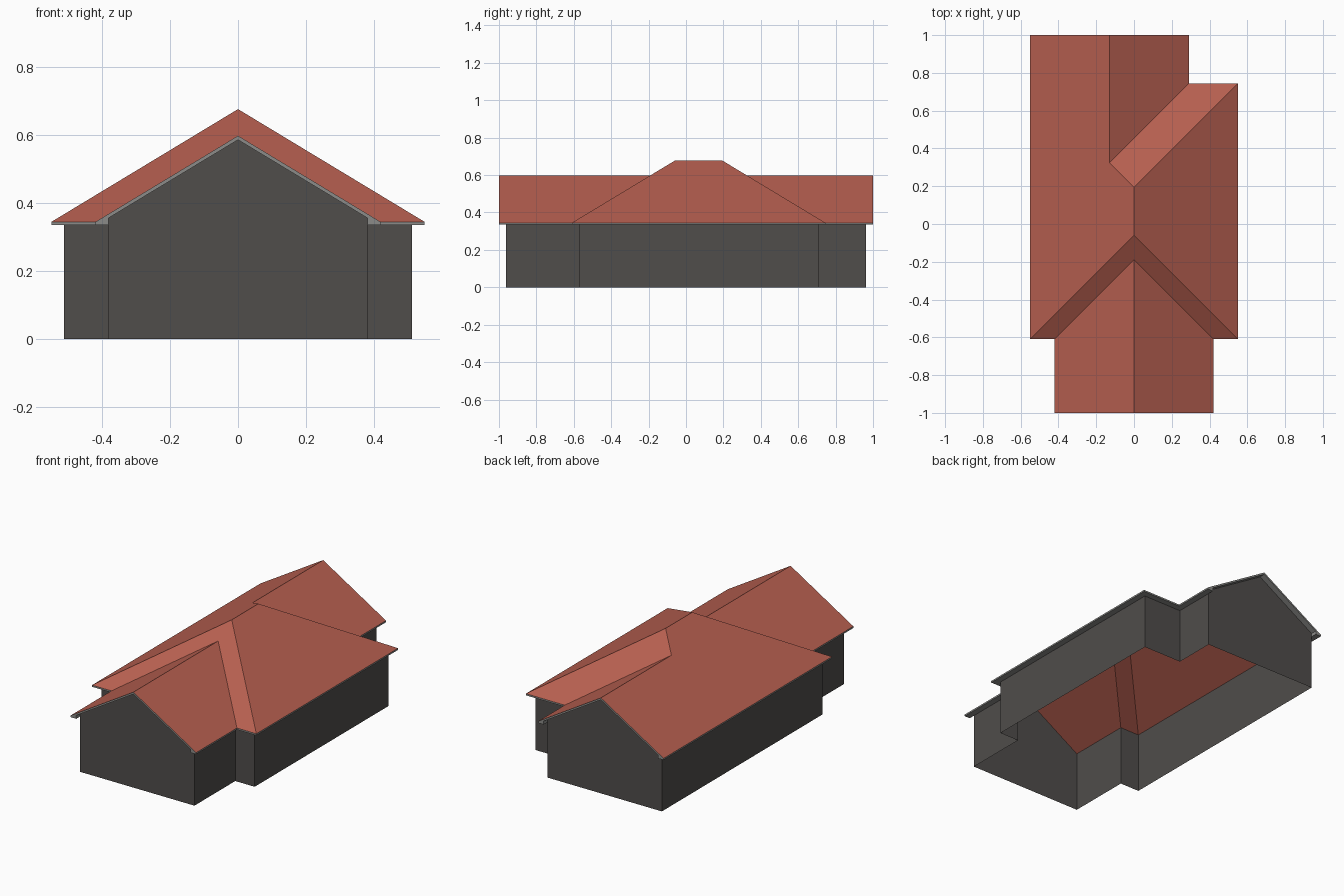
import bpy, bmesh
from mathutils import Vector

if "Cube" in bpy.data.objects:
    bpy.data.objects.remove(bpy.data.objects["Cube"])

EAVE, SLOPE, BOARD, OVER, TRIM = 0.345, 0.604, 0.010, 0.0375, 0.012


def material(name, rgb):
    m = bpy.data.materials.new(name)
    m.diffuse_color = (*rgb, 1)
    m.use_nodes = True
    m.node_tree.nodes["Principled BSDF"].inputs["Base Color"].default_value = m.diffuse_color
    return m


def build(name, faces, mat):
    """Make an object from (points, outward direction) pairs."""
    bm = bmesh.new()
    for pts, out in faces:
        f = bm.faces.new([bm.verts.new(p) for p in pts])
        f.normal_update()
        if f.normal.dot(Vector(out)) < 0:
            f.normal_flip()
    bmesh.ops.remove_doubles(bm, verts=bm.verts, dist=1e-5)
    me = bpy.data.meshes.new(name)
    bm.to_mesh(me)
    bm.free()
    me.materials.append(mat)
    ob = bpy.data.objects.new(name, me)
    bpy.context.collection.objects.link(ob)


red = material("roof red", (0.47, 0.115, 0.080))
dark = material("wall dark grey", (0.080, 0.074, 0.070))
grey = material("trim grey", (0.26, 0.26, 0.25))

# Eave outline, counter-clockwise, and the wall line set in from it
outer = [(-.42, -1), (.42, -1), (.42, -.61), (.55, -.61), (.55, .745),
         (.29, .745), (.29, 1), (-.55, 1), (-.55, -.61), (-.42, -.61)]
n = len(outer)
gables = {0: 0.0, 6: -0.13}          # edge index: ridge x
outer = [Vector(p) for p in outer]


def normal(i):
    d = (outer[(i + 1) % n] - outer[i % n]).normalized()
    return Vector((d.y, -d.x))


inner = [outer[i] - OVER * (normal(i) + normal(i - 1)) for i in range(n)]

# Roof slopes: (x, y, distance in from the eave)
A, B = (0, -.06, .55), (0, .195, .55)             # main ridge
C, D = (-.13, .325, .42), (-.13, 1, .42)          # back ridge
E, F = (0, -.19, .42), (0, -1, .42)               # front ridge
e = [(p.x, p.y, 0) for p in outer]
slopes = [[e[8], A, B, C, D, e[7]], [e[3], e[4], B, A],
          [e[8], e[9], E, A], [A, E, e[2], e[3]],
          [e[0], F, E, e[9]], [F, e[1], e[2], E],
          [e[4], e[5], C, B], [e[5], e[6], D, C]]
build("roof", [([(x, y, EAVE + SLOPE * d) for x, y, d in s], (0, 0, 1))
               for s in slopes], red)

walls, trim = [], []
low, top = EAVE - BOARD, EAVE + SLOPE * OVER
for i in range(n):
    j = (i + 1) % n
    a, b, p, q = outer[i], outer[j], inner[i], inner[j]
    out = (*normal(i), 0)
    wall = [(*p, 0), (*q, 0), (*q, top), (*p, top)]
    if i not in gables:
        # Level eave: fascia board and flat soffit
        trim.append(([(*a, low), (*b, low), (*b, EAVE), (*a, EAVE)], out))
        trim.append(([(*a, low), (*b, low), (*q, low), (*p, low)], (0, 0, -1)))
    else:
        # Gable: peaked wall, sloping rake trim and boxed eave ends
        rx = gables[i]
        peak = EAVE + SLOPE * abs(a.x - rx)
        wall.insert(3, (rx, p.y, peak))
        for o, w in ((a, p), (b, q)):
            side = (rx - o.x, 0, 0)
            trim.append(([(w.x, o.y, top - TRIM), (rx, o.y, peak - TRIM),
                          (rx, o.y, peak), (w.x, o.y, top)], out))
            trim.append(([(w.x, o.y, top - TRIM), (rx, o.y, peak - TRIM),
                          (rx, w.y, peak - TRIM), (w.x, w.y, top - TRIM)], (0, 0, -1)))
            trim.append(([(*o, low), (w.x, o.y, low), (w.x, o.y, top), (*o, EAVE)], out))
            trim.append(([(*o, low), (w.x, o.y, low), (*w, low)], (0, 0, -1)))
            trim.append(([(w.x, o.y, low), (*w, low), (*w, top - TRIM),
                          (w.x, o.y, top - TRIM)], side))
    walls.append((wall, out))

build("walls", walls, dark)
build("eave_trim", trim, grey)
